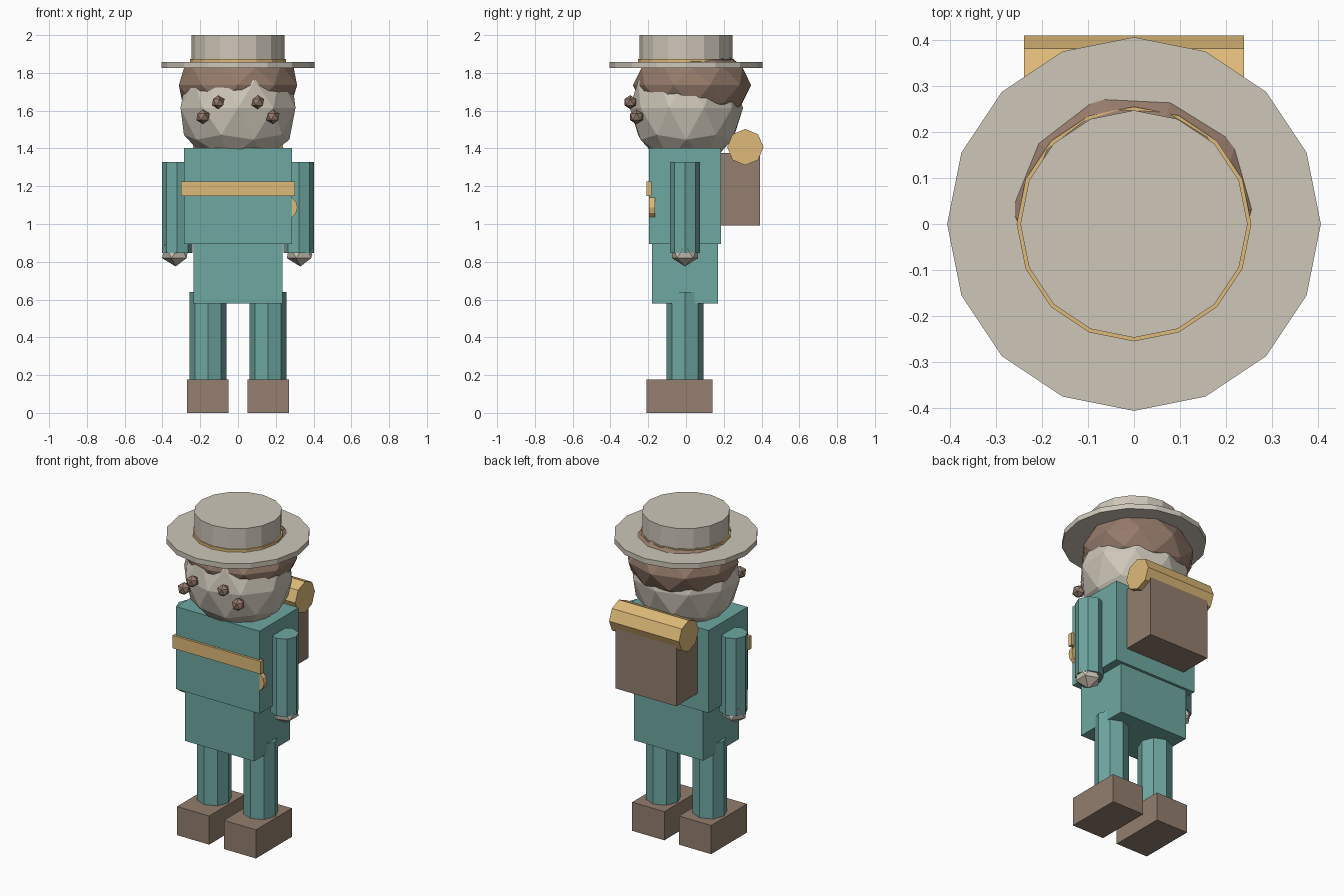
import bpy
import math

if "Cube" in bpy.data.objects:
    bpy.data.objects.remove(bpy.data.objects["Cube"])


def material(name, rgb):
    mat = bpy.data.materials.new(name)
    lin = [(c / 255 / 12.92) if c < 11 else ((c / 255 + 0.055) / 1.055) ** 2.4 for c in rgb]
    mat.diffuse_color = (*lin, 1)
    mat.use_nodes = True
    mat.node_tree.nodes["Principled BSDF"].inputs["Base Color"].default_value = mat.diffuse_color
    return mat


PALE = material("pale_stone", (205, 198, 184))
TEAL = material("teal_cloth", (110, 167, 161))
GOLD = material("golden_tan", (222, 186, 121))
LEATHER = material("brown_leather", (147, 126, 110))
HAIR = material("hair_brown", (149, 123, 107))


def finish(name, mat):
    ob = bpy.context.object
    ob.name = name
    ob.data.materials.append(mat)
    return ob


def box(name, mat, lo, hi):
    """Box between two opposite corners."""
    bpy.ops.mesh.primitive_cube_add(size=1, location=[(a + b) / 2 for a, b in zip(lo, hi)])
    ob = finish(name, mat)
    ob.scale = [b - a for a, b in zip(lo, hi)]
    return ob


def cylinder(name, mat, sides, radius, length, loc, rot=(0, 0, 0)):
    bpy.ops.mesh.primitive_cylinder_add(vertices=sides, radius=radius, depth=length,
                                        location=loc, rotation=rot)
    return finish(name, mat)


def ball(name, mat, subdivisions, loc, radii):
    bpy.ops.mesh.primitive_ico_sphere_add(subdivisions=subdivisions, radius=1, location=loc)
    ob = finish(name, mat)
    ob.scale = radii
    return ob


# Body
box("torso", TEAL, (-0.285, -0.196, 0.893), (0.285, 0.186, 1.403))
box("pelvis", TEAL, (-0.236, -0.18, 0.58), (0.236, 0.17, 0.9))

# Limbs, hands and shoes on both sides
for side, s in (("left", -1), ("right", 1)):
    cylinder(side + "_leg", TEAL, 8, 0.098, 0.48, (0.159 * s, -0.005, 0.4))
    cx = 0.16 * s
    box(side + "_shoe", LEATHER, (cx - 0.11, -0.21, 0), (cx + 0.11, 0.14, 0.177))
    cylinder(side + "_arm", TEAL, 8, 0.08, 0.48, (0.322 * s, -0.005, 1.087))
    ball(side + "_hand", PALE, 1, (0.33 * s, -0.005, 0.855), (0.08, 0.08, 0.08))
    # Two eyes per side
    ball(side + "_inner_eye", HAIR, 1, (0.105 * s, -0.295, 1.645), (0.037,) * 3)
    ball(side + "_outer_eye", HAIR, 1, (0.185 * s, -0.262, 1.567), (0.039,) * 3)

# Head and hair
ball("head", PALE, 2, (0, 0.002, 1.615), (0.32, 0.3, 0.32))
ball("hair", HAIR, 2, (0, 0.032, 1.735), (0.329, 0.313, 0.212))

# Hat
cylinder("hat_brim", PALE, 16, 0.406, 0.032, (0, 0, 1.841))
cylinder("hat_band", GOLD, 16, 0.255, 0.04, (0, 0, 1.853))
cylinder("hat_crown", PALE, 16, 0.247, 0.16, (0, 0, 1.92))

# Chest strap and its buckle
box("chest_strap", GOLD, (-0.302, -0.21, 1.147), (0.302, -0.183, 1.226))
cylinder("strap_buckle", GOLD, 12, 0.06, 0.03, (0.255, -0.18, 1.088), (math.pi / 2, 0, 0))

# Backpack with bedroll on top
box("backpack", LEATHER, (-0.208, 0.18, 0.993), (0.208, 0.392, 1.375))
cylinder("bedroll", GOLD, 8, 0.096, 0.478, (0, 0.314, 1.407), (0, math.pi / 2, 0))
